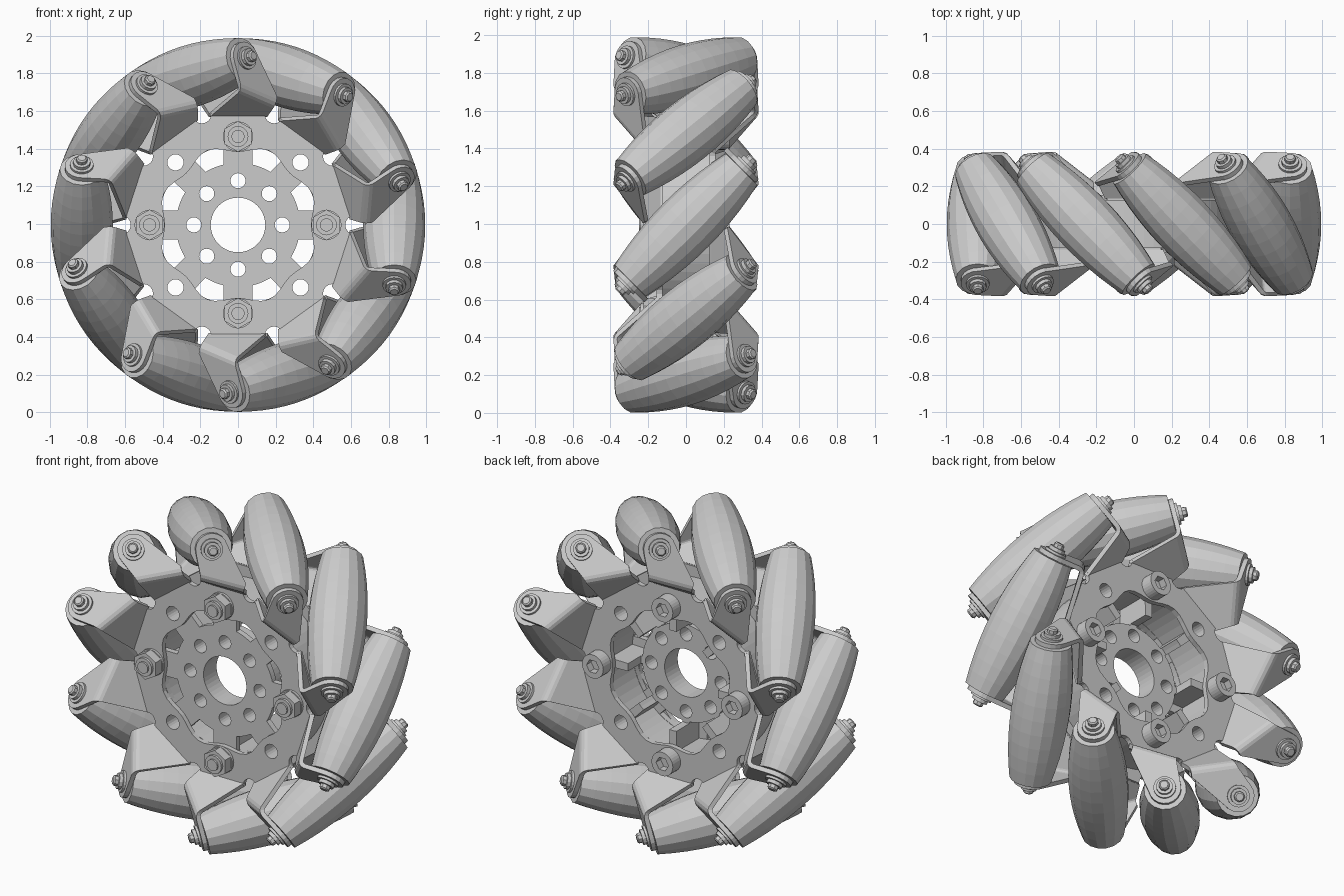
import bpy, bmesh
from math import sin, cos, pi, sqrt, radians
from mathutils import Matrix, Vector

if "Cube" in bpy.data.objects:
    bpy.data.objects.remove(bpy.data.objects["Cube"])

R, R0, N = 0.995, 0.83, 10          # wheel radius, roller axis radius, roller count
H = sqrt(0.5)
FLIP = Matrix.Rotation(pi, 4, 'X')  # carries front parts to the back


def finish(name, bm):
    bmesh.ops.recalc_face_normals(bm, faces=bm.faces)
    me = bpy.data.meshes.new(name)
    bm.to_mesh(me)
    bm.free()
    ob = bpy.data.objects.new(name, me)
    bpy.context.collection.objects.link(ob)
    ob.location.z = R
    return ob


def circle(r, n=32, cx=0, cz=0, a0=0.0):
    return [(cx + r * cos(a0 + 2 * pi * i / n), cz + r * sin(a0 + 2 * pi * i / n)) for i in range(n)]


def prism(bm, pts, y0, y1):
    a = [bm.verts.new((x, y0, z)) for x, z in pts]
    b = [bm.verts.new((x, y1, z)) for x, z in pts]
    bm.faces.new(a)
    bm.faces.new(b[::-1])
    for i in range(len(pts)):
        j = (i + 1) % len(pts)
        bm.faces.new((a[i], a[j], b[j], b[i]))


def lathe(bm, profile, n, mat):
    # rings of (radius, distance along local Z), capped at both ends
    rings = [[bm.verts.new(mat @ Vector((r * cos(2 * pi * i / n), r * sin(2 * pi * i / n), s)))
              for i in range(n)] for r, s in profile]
    for p, q in zip(rings, rings[1:]):
        for i in range(n):
            j = (i + 1) % n
            bm.faces.new((p[i], p[j], q[j], q[i]))
    bm.faces.new(rings[0])
    bm.faces.new(rings[-1])


def sector(mid, half0, half1, r0, r1):
    u = [i / 3 - 1 for i in range(7)]
    return [(r1 * cos(mid + half1 * k), r1 * sin(mid + half1 * k)) for k in u] + \
           [(r0 * cos(mid + half0 * k), r0 * sin(mid + half0 * k)) for k in u[::-1]]


def cut(ob, bm):
    cutter = finish("cutter", bm)
    cutter.hide_render = True
    mod = ob.modifiers.new("cut", 'BOOLEAN')
    mod.operation, mod.solver, mod.object = 'DIFFERENCE', 'EXACT', cutter
    dg = bpy.context.evaluated_depsgraph_get()
    me = bpy.data.meshes.new_from_object(ob.evaluated_get(dg))
    ob.modifiers.clear()
    ob.data = me
    bpy.data.objects.remove(cutter)


def roller_frame(th):
    e = Vector((cos(th), 0, sin(th)))
    a = Vector((-sin(th) * H, H, cos(th) * H))
    m = Matrix((e, a.cross(e), a)).transposed().to_4x4()
    m.translation = e * R0
    return m


# rollers: barrel profile that is tangent to the wheel's outer cylinder
profile = []
for i in range(11):
    s = -0.39 + 0.078 * i
    rho = sqrt(R0 ** 2 + s * s / 2)
    c = s * H / rho * H
    profile.append(((R - rho) * sqrt(1 - c * c), s + (R - rho) * c))
for k in range(N):
    bm = bmesh.new()
    lathe(bm, profile, 16, roller_frame(2 * pi * k / N))
    finish(f"roller_{k + 1}", bm)

# roller axle ends: washer, nut and pin tip outside each bracket tab
for k in range(N):
    bm = bmesh.new()
    m = roller_frame(2 * pi * k / N)
    for d in (-1, 1):
        lathe(bm, [(0.045, d * 0.40), (0.045, d * 0.443)], 16, m)
        lathe(bm, [(0.062, d * 0.443), (0.062, d * 0.458)], 20, m)
        lathe(bm, [(0.046, d * 0.458), (0.046, d * 0.478)], 12, m)
        lathe(bm, [(0.03, d * 0.478), (0.03, d * 0.498), (0.022, d * 0.505)], 8, m)
    finish(f"axle_{k + 1}", bm)

# bent brackets: a sloped flange from the plate edge, folded into a roller tab
TAB = 0.61                        # tab plane: y = t - TAB, t is the tangent offset


def tab_point(t, r):
    return Vector((t * sin(radians(108)) + r * cos(radians(108)), t - TAB,
                   -t * cos(radians(108)) + r * sin(radians(108))))


def tab_from_front(x, z):
    return Vector((x, 0.951 * x + 0.309 * z - TAB, z))


C, B, E = (tab_from_front(x, z) for x, z in ((0.012, 0.722), (0.195, 0.645), (0.2, 0.68)))
arc = [tab_point(TAB / 2 + 0.09 * cos(pi * i / 10) * H, R0 + 0.09 * sin(pi * i / 10)) for i in range(11)]
flange = [Vector((-0.15, -0.142, 0.585)), Vector((0.155, -0.142, 0.585))]
for side, base in (("front", Matrix.Identity(4)), ("back", FLIP)):
    bm = bmesh.new()
    bends = []
    for k in range(N):
        m = base @ Matrix.Rotation(2 * pi * k / N, 4, 'Y')
        v = [bm.verts.new(m @ p) for p in [C, B, E] + arc]
        f = [bm.verts.new(m @ p) for p in flange]
        bm.faces.new(v)
        bm.faces.new((f[0], f[1], v[1], v[0]))
        bends.append(bm.edges.get((v[0], v[1])))
    bmesh.ops.bevel(bm, geom=bends, offset=0.025, segments=3, profile=0.5, affect='EDGES')
    ob = finish(side + "_brackets", bm)
    mod = ob.modifiers.new("thickness", 'SOLIDIFY')
    mod.thickness, mod.offset = 0.026, 0

# side plates: ten-sided sheets with corner relief holes and a scalloped opening
opening = []
for i in range(64):
    a = 2 * pi * i / 64
    r = 0.408 - 0.02 * cos(8 * a)
    opening.append((r * cos(a), r * sin(a)))
for side, y in (("front", -0.14), ("back", 0.14)):
    bm = bmesh.new()
    prism(bm, circle(0.625, N), y - 0.015, y + 0.015)
    ob = finish(side + "_plate", bm)
    bm = bmesh.new()
    prism(bm, opening, -0.4, 0.4)
    for k in range(N):
        a = 2 * pi * k / N
        prism(bm, circle(0.05, 16, 0.62 * cos(a), 0.62 * sin(a)), -0.4, 0.4)
    for k in range(4):
        a = pi / 4 + k * pi / 2
        prism(bm, circle(0.043, 20, 0.47 * cos(a), 0.47 * sin(a)), -0.4, 0.4)
    cut(ob, bm)

# hub: thin bored web near the front with a hole circle, pockets and an outer ring
bm = bmesh.new()
prism(bm, circle(0.53, 64), -0.126, 0.126)
hub = finish("hub", bm)
bm = bmesh.new()
prism(bm, circle(0.145, 40), -0.4, 0.4)
for k in range(8):
    a = k * pi / 4
    prism(bm, circle(0.04, 20, 0.235 * cos(a), 0.235 * sin(a)), -0.4, 0.4)
    prism(bm, sector(a + pi / 8, radians(9), radians(12), 0.33, 0.425), -0.4, 0.4)
for k in range(4):
    a = pi / 4 + k * pi / 2
    prism(bm, circle(0.043, 20, 0.47 * cos(a), 0.47 * sin(a)), -0.4, 0.4)
cut(hub, bm)
# recess behind the web, then wider pockets that leave thin ribs
bm = bmesh.new()
prism(bm, circle(0.305, 48), 0.0, 0.4)
cut(hub, bm)
bm = bmesh.new()
for k in range(8):
    prism(bm, sector(pi / 8 + k * pi / 4, radians(18), radians(19), 0.295, 0.427), -0.09, 0.4)
cut(hub, bm)

# hub bolts: hex nuts in front, socket heads behind
for k in range(4):
    x, z = 0.47 * cos(k * pi / 2), 0.47 * sin(k * pi / 2)
    bm = bmesh.new()
    prism(bm, circle(0.08, 28, x, z), -0.17, -0.15)
    prism(bm, circle(0.082, 6, x, z, pi / 6), -0.225, -0.17)
    prism(bm, circle(0.055, 20, x, z), -0.24, -0.225)
    prism(bm, circle(0.035, 16, x, z), -0.25, -0.24)
    finish(f"hub_nut_{k + 1}", bm)
    bm = bmesh.new()
    prism(bm, circle(0.072, 28, x, z), 0.15, 0.23)
    head = finish(f"hub_bolt_head_{k + 1}", bm)
    bm = bmesh.new()
    prism(bm, circle(0.042, 6, x, z), 0.185, 0.4)
    cut(head, bm)
